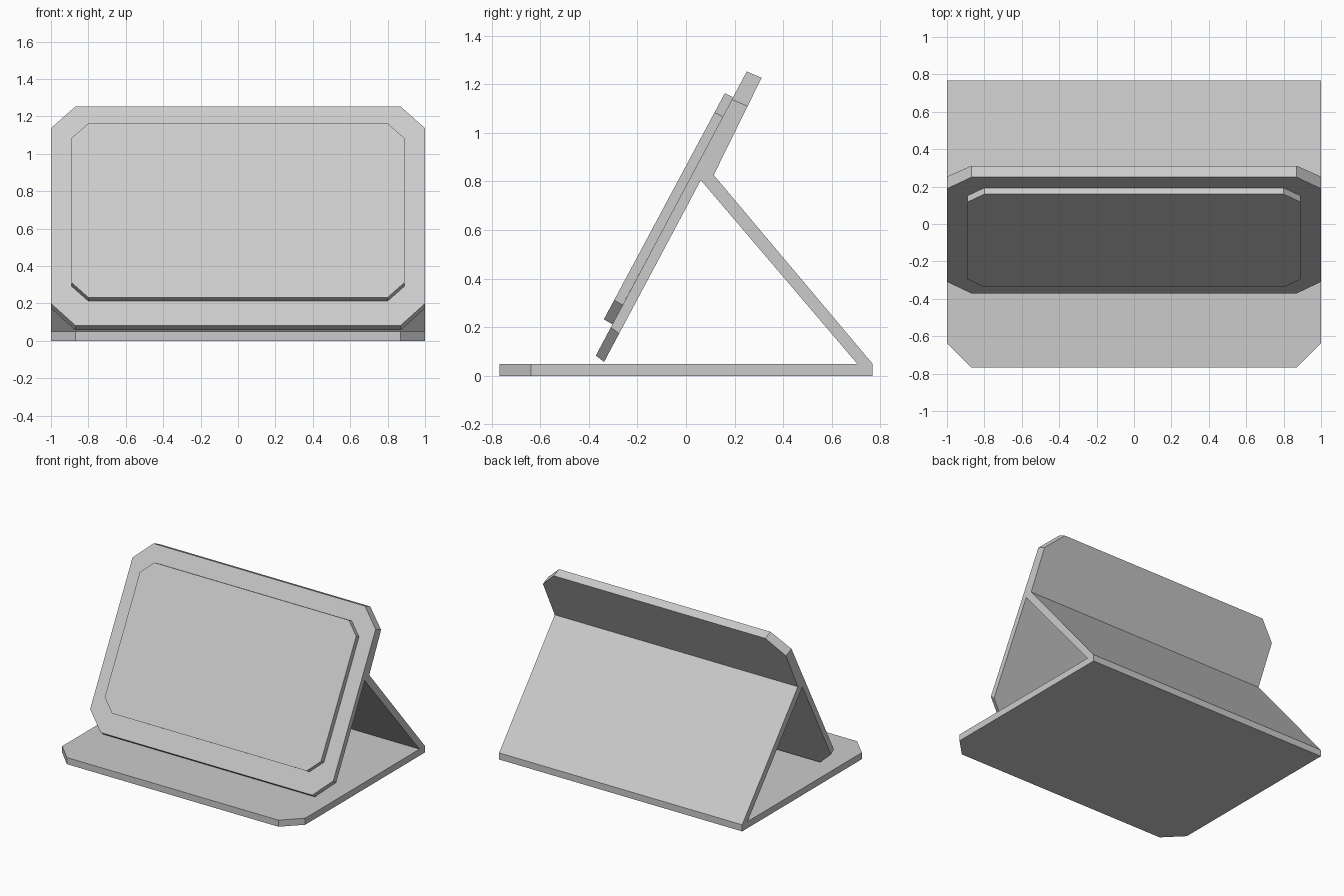
import bpy, bmesh

if "Cube" in bpy.data.objects:
    bpy.data.objects.remove(bpy.data.objects["Cube"])


def chamfered_prism(name, profile, half_width, corners, chamfer):
    """Extrude a (y, z) profile along x, then chamfer the side edges listed as profile index pairs."""
    bm = bmesh.new()
    n = len(profile)
    left = [bm.verts.new((-half_width, y, z)) for y, z in profile]
    right = [bm.verts.new((half_width, y, z)) for y, z in profile]
    bm.faces.new(left)
    bm.faces.new(right[::-1])
    for i in range(n):
        j = (i + 1) % n
        bm.faces.new((left[i], right[i], right[j], left[j]))
    bmesh.ops.recalc_face_normals(bm, faces=bm.faces)
    edges = [bm.edges.get((side[a], side[b])) for side in (left, right) for a, b in corners]
    bmesh.ops.bevel(bm, geom=edges, offset=chamfer, offset_type='OFFSET',
                    segments=1, affect='EDGES', clamp_overlap=False)
    bmesh.ops.recalc_face_normals(bm, faces=bm.faces)
    mesh = bpy.data.meshes.new(name)
    bm.to_mesh(mesh)
    bm.free()
    obj = bpy.data.objects.new(name, mesh)
    bpy.context.collection.objects.link(obj)
    return obj


# Folded stand: tilted back panel, rear leg and base in one profile
stand_profile = [
    (-0.371, 0.083), (0.25, 1.252), (0.311, 1.226), (0.114, 0.826),
    (0.768, 0.049), (0.768, 0.0), (-0.768, 0.0), (-0.768, 0.049),
    (0.705, 0.049), (0.061, 0.805), (-0.337, 0.057),
]
chamfered_prism("folded_stand", stand_profile, 1.0, [(1, 2), (6, 7), (10, 0)], 0.13)

# Raised screen slab on the front of the panel
screen_profile = [(-0.338, 0.232), (0.16, 1.163), (0.194, 1.145), (-0.303, 0.212)]
chamfered_prism("screen", screen_profile, 0.89, [(1, 2), (3, 0)], 0.09)
